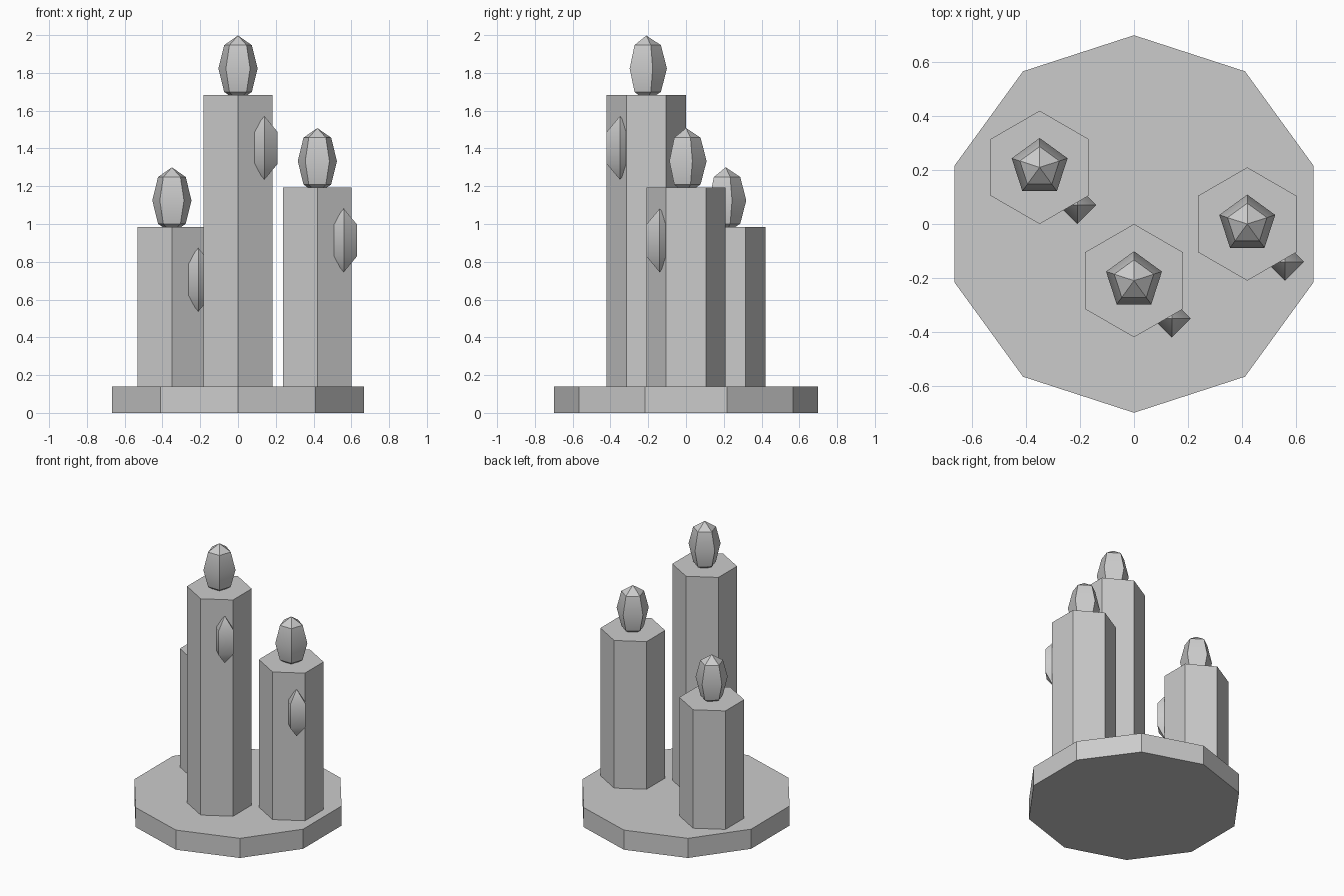
import bpy, bmesh
from math import sin, cos, pi, radians

if "Cube" in bpy.data.objects:
    bpy.data.objects.remove(bpy.data.objects["Cube"], do_unlink=True)

grey = bpy.data.materials.new("plain_grey")
grey.use_nodes = True
grey.diffuse_color = (0.6, 0.6, 0.6, 1)
grey.node_tree.nodes["Principled BSDF"].inputs["Base Color"].default_value = (0.6, 0.6, 0.6, 1)


def finish(name, bm, location, smooth=False):
    bmesh.ops.recalc_face_normals(bm, faces=bm.faces)
    mesh = bpy.data.meshes.new(name)
    bm.to_mesh(mesh)
    bm.free()
    mesh.materials.append(grey)
    obj = bpy.data.objects.new(name, mesh)
    bpy.context.collection.objects.link(obj)
    obj.location = location
    if smooth:
        bpy.ops.object.select_all(action='DESELECT')
        obj.select_set(True)
        bpy.context.view_layer.objects.active = obj
        bpy.ops.object.shade_smooth_by_angle(angle=radians(35))
    return obj


def ring(bm, sides, radius, z):
    # Polygon with its first corner pointing to the back
    angles = [pi / 2 + 2 * pi * i / sides for i in range(sides)]
    return [bm.verts.new((radius * cos(a), radius * sin(a), z)) for a in angles]


def bridge(bm, low, high):
    n = len(low)
    for i in range(n):
        j = (i + 1) % n
        bm.faces.new((low[i], low[j], high[j], high[i]))


def prism(name, sides, radius, height, location):
    bm = bmesh.new()
    low, high = ring(bm, sides, radius, 0), ring(bm, sides, radius, height)
    bridge(bm, low, high)
    bm.faces.new(low)
    bm.faces.new(high)
    return finish(name, bm, location)


def spheroid(name, sides, bands, radius, half_height, location):
    bm = bmesh.new()
    steps = [pi * k / bands for k in range(1, bands)]
    rings = [ring(bm, sides, radius * sin(t), -half_height * cos(t)) for t in steps]
    for low, high in zip(rings, rings[1:]):
        bridge(bm, low, high)
    for edge, z in ((rings[0], -half_height), (rings[-1], half_height)):
        pole = bm.verts.new((0, 0, z))
        for i in range(sides):
            bm.faces.new((edge[i], edge[(i + 1) % sides], pole))
    return finish(name, bm, location, smooth=True)


# Ten-sided base plate
BASE = 0.14
prism("base", 10, 0.70, BASE, (0, 0, 0))

# Candles, each with a flame on top and a wax drip on the front left face
for label, x, y, top in (("tall", 0, -0.21, 1.683),
                         ("middle", 0.42, 0, 1.193),
                         ("short", -0.35, 0.21, 0.985)):
    prism(label + "_candle", 6, 0.21, top - BASE, (x, y, BASE))
    spheroid(label + "_flame", 5, 4, 0.109, 0.175, (x, y, top + 0.14))
    spheroid(label + "_wax_drip", 4, 3, 0.081, 0.168, (x + 0.14, y - 0.14, top - 0.28))
